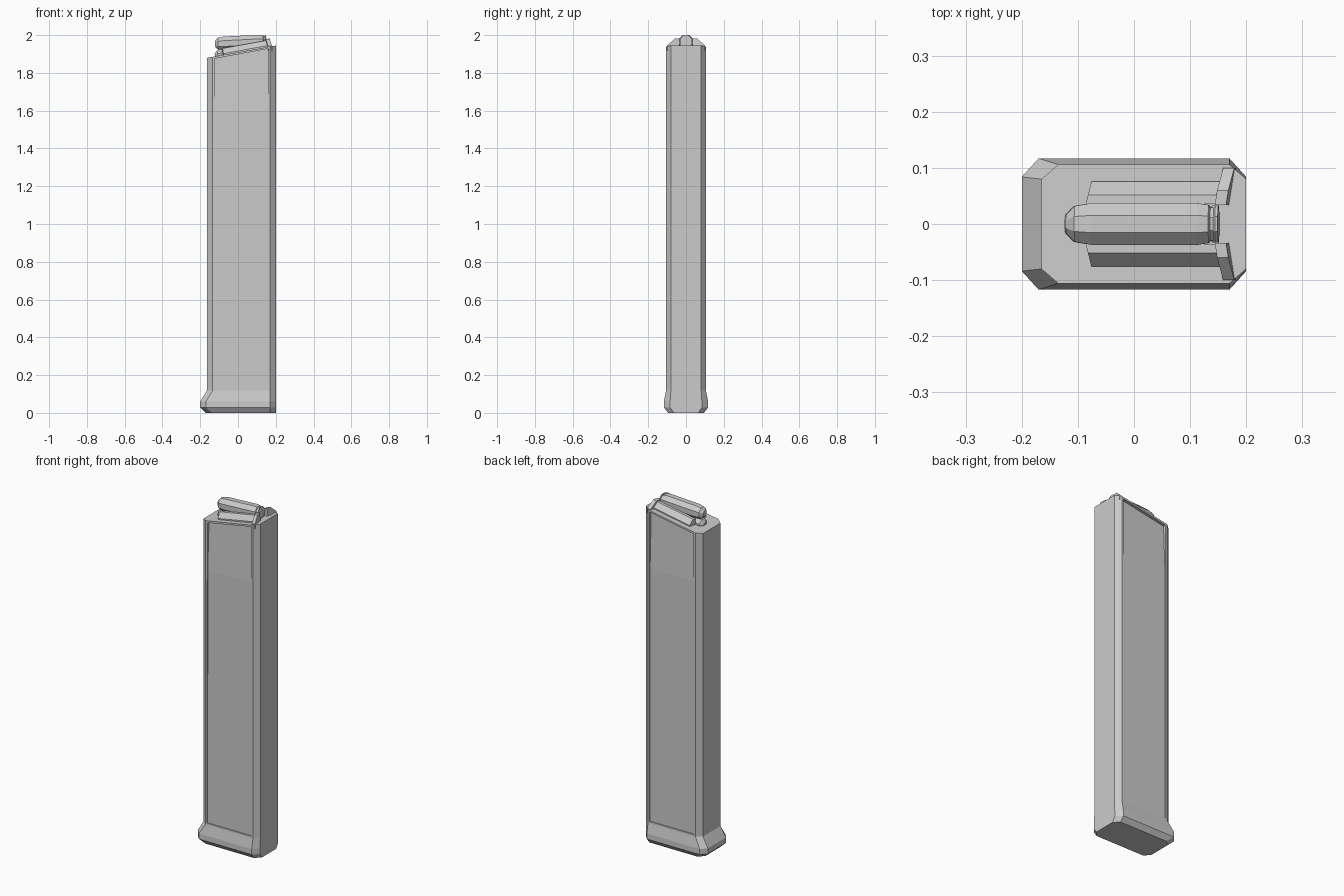
import bpy, bmesh, math
from mathutils import Matrix, Vector

cube = bpy.data.objects.get("Cube")
if cube:
    bpy.data.objects.remove(cube)

mat = bpy.data.materials.new("plain_grey")
mat.use_nodes = True
GREY = (0.6, 0.6, 0.6, 1)
mat.diffuse_color = GREY
mat.node_tree.nodes["Principled BSDF"].inputs["Base Color"].default_value = GREY


def finish(bm, name):
    bmesh.ops.recalc_face_normals(bm, faces=bm.faces)
    mesh = bpy.data.meshes.new(name)
    bm.to_mesh(mesh)
    bm.free()
    mesh.materials.append(mat)
    obj = bpy.data.objects.new(name, mesh)
    bpy.context.collection.objects.link(obj)
    return obj


def loft(rings):
    """Skin a stack of equal-length closed rings and cap both ends."""
    bm = bmesh.new()
    loops = [[bm.verts.new(p) for p in ring] for ring in rings]
    n = len(loops[0])
    for a, b in zip(loops, loops[1:]):
        for i in range(n):
            j = (i + 1) % n
            bm.faces.new((a[i], a[j], b[j], b[i]))
    bm.faces.new(loops[0])
    bm.faces.new(loops[-1])
    bmesh.ops.recalc_face_normals(bm, faces=bm.faces)
    return bm


def slope(x):
    """Height of the slanted top at x."""
    return 1.909 + 0.178 * x


def chamfered(x0, x1, y, cx, cy, height):
    pts = [(x0 + cx, -y), (x1 - cx, -y), (x1, cy - y), (x1, y - cy),
           (x1 - cx, y), (x0 + cx, y), (x0, y - cy), (x0, cy - y)]
    return [(px, py, height(px)) for px, py in pts]


# Body with flared foot
bm = loft([
    chamfered(-0.17, 0.2, 0.095, 0.03, 0.03, lambda x: 0),
    chamfered(-0.2, 0.2, 0.117, 0.03, 0.033, lambda x: 0.028),
    chamfered(-0.2, 0.2, 0.117, 0.03, 0.033, lambda x: 0.06),
    chamfered(-0.165, 0.2, 0.106, 0.03, 0.026, lambda x: 0.118),
    chamfered(-0.165, 0.2, 0.106, 0.03, 0.026, slope),
])

# Recessed side panels, deeper towards the top
panels = [f for f in bm.faces if abs(f.normal.y) > 0.99 and f.calc_area() > 0.3]
bmesh.ops.inset_individual(bm, faces=panels, thickness=0.015)
bmesh.ops.inset_individual(bm, faces=panels, thickness=0.0, depth=-0.005)
for f in panels:
    tops = [v for v in f.verts if v.co.z > 1]
    bmesh.ops.bisect_plane(bm, geom=[f, *f.edges, *f.verts],
                           plane_co=(0, 0, 1.6), plane_no=(0, 0, 1))
    for v in tops:
        v.co.y -= math.copysign(0.011, v.co.y)
finish(bm, "body")


# Rounds: octagonal lathe along a tilted axis
def octagon_round(name, x, z, tilt):
    profile = [(0, 0.016), (0.016, 0.032), (0.045, 0.037), (0.235, 0.037),
               (0.255, 0.034), (0.258, 0.029), (0.264, 0.029), (0.267, 0.033), (0.272, 0.033)]
    place = Matrix.Translation((x, 0, z)) @ Matrix.Rotation(-tilt, 4, 'Y')
    rings = []
    for d, r in profile:
        r /= math.cos(math.pi / 8)
        angles = [math.pi / 8 + i * math.pi / 4 for i in range(8)]
        rings.append([place @ Vector((d, r * math.cos(a), r * math.sin(a))) for a in angles])
    finish(loft(rings), name)


octagon_round("upper_round", -0.121, 1.953, 0.05)
octagon_round("lower_round", -0.121, 1.885, 0.176)

# Feed lips and rear tabs on both sides
for side, label in ((1, "back"), (-1, "front")):
    lip = [(0.036, -0.02), (0.076, -0.02), (0.076, 0.008), (0.052, 0.036), (0.036, 0.036)]
    rings = []
    for x, skew in ((-0.085, 0.25), (0.158, 0.0)):
        rings.append([(x + skew * (y - 0.04), side * y, slope(x) + h) for y, h in lip])
    finish(loft(rings), label + "_feed_lip")

    tab = [(0.034, -0.02), (0.1, -0.02), (0.1, 0.006), (0.06, 0.042), (0.034, 0.042)]
    rings = []
    for x in (0.149, 0.169):
        rings.append([(x + 0.16 * (y - 0.034) - 0.12 * h, side * y, slope(x) + h) for y, h in tab])
    finish(loft(rings), label + "_rear_tab")
